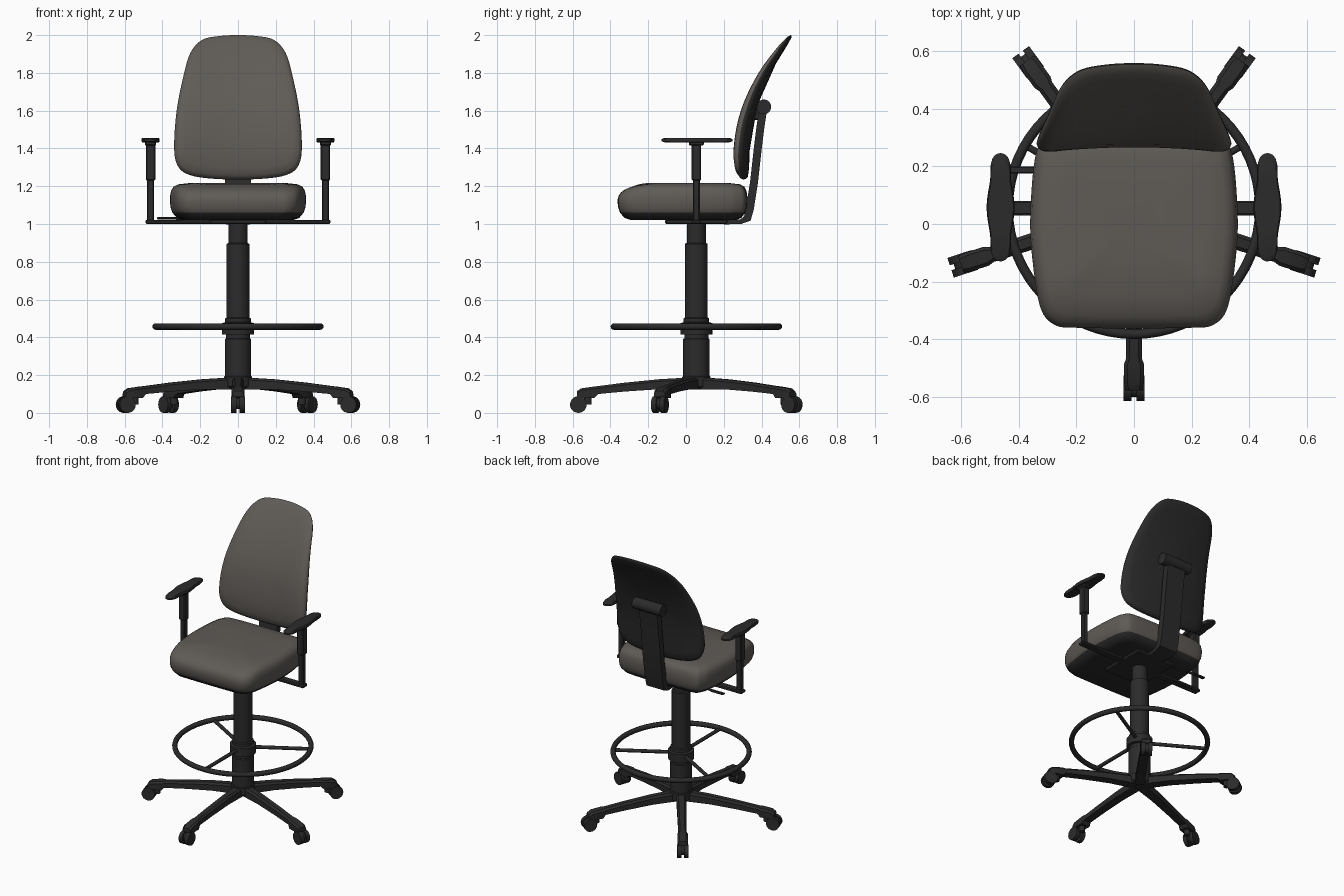
import bpy
import math
from mathutils import Vector, Matrix

if "Cube" in bpy.data.objects:
    bpy.data.objects.remove(bpy.data.objects["Cube"], do_unlink=True)

import bmesh

AXIS_Y = 0.055  # centre line of the column


def material(name, rgb, rough):
    m = bpy.data.materials.new(name)
    m.use_nodes = True
    m.diffuse_color = (*rgb, 1)
    node = m.node_tree.nodes["Principled BSDF"]
    node.inputs["Base Color"].default_value = (*rgb, 1)
    node.inputs["Roughness"].default_value = rough
    return m


FABRIC = material("grey fabric", (0.115, 0.104, 0.093), 0.8)
BLACK = material("black plastic", (0.024, 0.024, 0.024), 0.6)


def finish(bm, name, mats, angle=40):
    bmesh.ops.recalc_face_normals(bm, faces=bm.faces[:])
    mesh = bpy.data.meshes.new(name)
    bm.to_mesh(mesh)
    bm.free()
    obj = bpy.data.objects.new(name, mesh)
    for m in mats:
        mesh.materials.append(m)
    bpy.context.collection.objects.link(obj)
    bpy.ops.object.select_all(action="DESELECT")
    obj.select_set(True)
    bpy.context.view_layer.objects.active = obj
    bpy.ops.object.shade_smooth_by_angle(angle=math.radians(angle))
    return obj


def loft(name, rings, mats=(BLACK,), second_from=999, angle=40, matrix=None):
    """Skin closed rings; bands from second_from onward use the second material."""
    bm = bmesh.new()
    loops = [[bm.verts.new(p) for p in ring] for ring in rings]
    n = len(loops[0])
    bm.faces.new(loops[0])
    for i in range(len(loops) - 1):
        for j in range(n):
            k = (j + 1) % n
            f = bm.faces.new((loops[i][j], loops[i][k], loops[i + 1][k], loops[i + 1][j]))
            f.material_index = int(i >= second_from)
    last = bm.faces.new(loops[-1])
    last.material_index = int(len(loops) > second_from)
    if matrix:
        bm.transform(matrix)
    return finish(bm, name, mats, angle)


def lathe(name, profile, matrix, sides=32):
    """Revolve (radius, height) pairs about z."""
    rings = [[(r * math.cos(t * math.tau / sides), r * math.sin(t * math.tau / sides), z)
              for t in range(sides)] for r, z in profile]
    return loft(name, rings, matrix=matrix)


def rod(name, a, b, radius, sides=16):
    a, b = Vector(a), Vector(b)
    rot = (b - a).to_track_quat("Z", "Y").to_matrix().to_4x4()
    return lathe(name, [(radius, 0), (radius, (b - a).length)], Matrix.Translation(a) @ rot, sides)


def box(name, lo, hi, bevel=0.006):
    bm = bmesh.new()
    bmesh.ops.create_cube(bm, size=1)
    lo, hi = Vector(lo), Vector(hi)
    bm.transform(Matrix.Translation((lo + hi) / 2) @ Matrix.Diagonal((*(hi - lo), 1)))
    bmesh.ops.bevel(bm, geom=bm.edges[:], offset=bevel, segments=1, affect="EDGES")
    return finish(bm, name, [BLACK], 30)


def outline(half, steps=4):
    """Mirror a half outline across x = 0 and smooth it into a closed loop."""
    pts = [Vector(p) for p in half]
    pts += [Vector((-p[0], p[1])) for p in reversed(half[1:-1])]
    n, out = len(pts), []
    for i in range(n):
        a, b, c, d = (pts[(i + k) % n] for k in (-1, 0, 1, 2))
        for s in range(steps):
            t = s / steps
            out.append(0.5 * (2 * b + (c - a) * t + (2 * a - 5 * b + 4 * c - d) * t ** 2
                              + (3 * b - a - 3 * c + d) * t ** 3))
    return out


def interp(table, v):
    """Smooth interpolation through (value, result) pairs."""
    pts = [Vector(p) for p in table]
    for i in range(len(pts) - 1):
        if v <= pts[i + 1].x or i == len(pts) - 2:
            b, c = pts[i], pts[i + 1]
            a, d = pts[max(i - 1, 0)], pts[min(i + 2, len(pts) - 1)]
            t = min(max((v - b.x) / (c.x - b.x), 0), 1)
            m0 = (c.y - a.y) / (c.x - a.x) * (c.x - b.x)
            m1 = (d.y - b.y) / (d.x - b.x) * (c.x - b.x)
            return ((2 * t**3 - 3 * t**2 + 1) * b.y + (t**3 - 2 * t**2 + t) * m0
                    + (3 * t**2 - 2 * t**3) * c.y + (t**3 - t**2) * m1)


# Seat cushion with a dark underside and a front edge that rolls down
seat_outline = outline([(0, -0.362), (0.2, -0.36), (0.275, -0.35), (0.325, -0.29), (0.353, -0.12),
                        (0.36, 0.02), (0.348, 0.2), (0.325, 0.28), (0.27, 0.318), (0, 0.325)])
seat_rings = []
for s, z in [(0.4, 1.02), (0.8, 1.02), (0.9, 1.032), (0.965, 1.06), (0.99, 1.085), (1, 1.115),
             (1, 1.145), (0.985, 1.175), (0.95, 1.197), (0.88, 1.21), (0.7, 1.217), (0.3, 1.218)]:
    ring = []
    for p in seat_outline:
        x, y = p.x * s, p.y * s
        roll = max(0, -y - 0.2) / 0.16
        ring.append((x, y, z - 0.035 * roll ** 1.5 * max(0, (z - 1.1) / 0.1)))
    seat_rings.append(ring)
loft("seat_cushion", seat_rings, (BLACK, FABRIC), second_from=3, angle=60)

# Backrest: fabric front and rim, dark shell behind
back_outline = outline([(0, 1.235), (0.17, 1.243), (0.27, 1.265), (0.32, 1.31), (0.338, 1.4),
                        (0.325, 1.6), (0.285, 1.8), (0.25, 1.91), (0.19, 1.975), (0.1, 1.995), (0, 2.0)])
LEAN = [(1.23, 0.27), (1.4, 0.268), (1.6, 0.305), (1.8, 0.395), (2.0, 0.535)]
back_rings = []
for s, depth in [(0.1, 0), (0.4, 0), (0.65, 0), (0.85, 0.002), (0.94, 0.008), (0.985, 0.02),
                 (1, 0.035), (0.99, 0.047), (0.96, 0.058), (0.85, 0.066), (0.6, 0.07), (0.1, 0.07)]:
    ring = []
    for p in back_outline:
        x, z = p.x * s, 1.62 + (p.y - 1.62) * s
        thin = 1 - 0.45 * max(0, (z - 1.6) / 0.4)
        ring.append((x, interp(LEAN, z) + depth * thin - 0.22 * x * x, z))
    back_rings.append(ring)
loft("backrest", back_rings, (FABRIC, BLACK), second_from=6, angle=60)

# Spine that carries the backrest, with its height knob
SPINE = [(0.2, 1.01, 0.06), (0.29, 1.012, 0.068), (0.325, 1.03, 0.07), (0.338, 1.08, 0.07),
         (0.36, 1.22, 0.07), (0.38, 1.4, 0.07), (0.395, 1.52, 0.07), (0.41, 1.62, 0.07)]
spine_rings = []
for i, (y, z, w) in enumerate(SPINE):
    a, b = SPINE[max(i - 1, 0)], SPINE[min(i + 1, len(SPINE) - 1)]
    t = Vector((0, b[0] - a[0], b[1] - a[1])).normalized()
    n = Vector((0, -t.z, t.y)) * (0.012 if i < 2 else 0.021)
    c = Vector((0, y, z))
    side = Vector((w, 0, 0))
    spine_rings.append([c + n + side, c + n - side, c - n - side, c - n + side])
loft("back_spine", spine_rings)
rod("back_knob", (-0.11, 0.412, 1.62), (0.11, 0.412, 1.62), 0.039, 24)
box("backrest_mount", (-0.06, 0.335, 1.55), (0.06, 0.41, 1.65))

# Under-seat mechanism and height lever
box("seat_plate", (-0.15, -0.11, 1.0), (0.15, 0.22, 1.025))
rod("height_lever", (-0.1, 0.17, 1.02), (-0.34, 0.185, 1.03), 0.007)
box("lever_paddle", (-0.43, 0.175, 1.024), (-0.33, 0.2, 1.036), 0.004)

# Armrests
box("arm_crossbar", (-0.49, 0.03, 1.0), (0.49, 0.08, 1.022))
pad_outline = outline([(0, -0.13), (0.024, -0.118), (0.035, -0.085), (0.036, -0.04), (0.047, 0.03),
                       (0.047, 0.085), (0.036, 0.155), (0.035, 0.2), (0.024, 0.234), (0, 0.246)], 3)
for side, label in ((1, "left"), (-1, "right")):
    x = side * 0.463
    box(label + "_arm_post", (x - 0.019, 0.037, 1.0), (x + 0.019, 0.073, 1.26))
    box(label + "_arm_sleeve", (x - 0.025, 0.03, 1.23), (x + 0.025, 0.08, 1.435))
    box(label + "_pad_mount", (x - 0.03, 0.015, 1.415), (x + 0.03, 0.095, 1.438))
    loft(label + "_arm_pad", [[(x + p.x * s, 0.058 + (p.y - 0.058) * s, z) for p in pad_outline]
                              for s, z in [(0.9, 1.432), (1, 1.438), (1, 1.449), (0.92, 1.456)]])

# Central column
lathe("column", [(0.06, 0.13), (0.075, 0.14), (0.075, 0.19), (0.07, 0.195), (0.07, 0.39), (0.064, 0.395),
                 (0.064, 0.415), (0.084, 0.415), (0.084, 0.475), (0.068, 0.48), (0.068, 0.5),
                 (0.06, 0.505), (0.06, 0.895), (0.05, 0.9), (0.05, 1.01)],
      Matrix.Translation((0, AXIS_Y, 0)))

# Foot ring and spokes
bpy.ops.mesh.primitive_torus_add(major_radius=0.437, minor_radius=0.017, major_segments=64,
                                 minor_segments=12, location=(0, AXIS_Y, 0.457))
foot_ring = bpy.context.object
foot_ring.name = "foot_ring"
foot_ring.data.materials.append(BLACK)
bpy.ops.object.shade_smooth_by_angle(angle=math.radians(60))
for deg in (30, 150, 270):
    d = Vector((math.cos(math.radians(deg)), math.sin(math.radians(deg)), 0))
    c = Vector((0, AXIS_Y, 0.452))
    rod("foot_ring_spoke", c + d * 0.06, c + d * 0.435, 0.012)

# Five star legs with twin-wheel casters
LEG = [(0.03, 0.125, 0.188, 0.032), (0.2, 0.125, 0.178, 0.03), (0.38, 0.113, 0.16, 0.028),
       (0.52, 0.1, 0.142, 0.027), (0.54, 0.08, 0.14, 0.034), (0.61, 0.08, 0.13, 0.034),
       (0.632, 0.085, 0.115, 0.03)]
for i in range(5):
    place = Matrix.Translation((0, AXIS_Y, 0)) @ Matrix.Rotation(math.radians(270 + 72 * i), 4, "Z")
    rings = []
    for r, lo, hi, w in LEG:
        c = 0.012
        rings.append([(r, -w, lo), (r, w, lo), (r, w, hi - c), (r, w - c, hi),
                      (r, c - w, hi), (r, -w, hi - c)])
    loft("base_leg", rings, matrix=place, angle=30)
    for s in (-1, 1):
        rod("caster_wheel", place @ Vector((0.625, s * 0.009, 0.044)),
            place @ Vector((0.625, s * 0.036, 0.044)), 0.044, 24)
    rod("caster_axle", place @ Vector((0.625, -0.012, 0.05)),
        place @ Vector((0.625, 0.012, 0.05)), 0.03)
    rod("caster_stem", place @ Vector((0.575, 0, 0.045)), place @ Vector((0.575, 0, 0.1)), 0.02)
